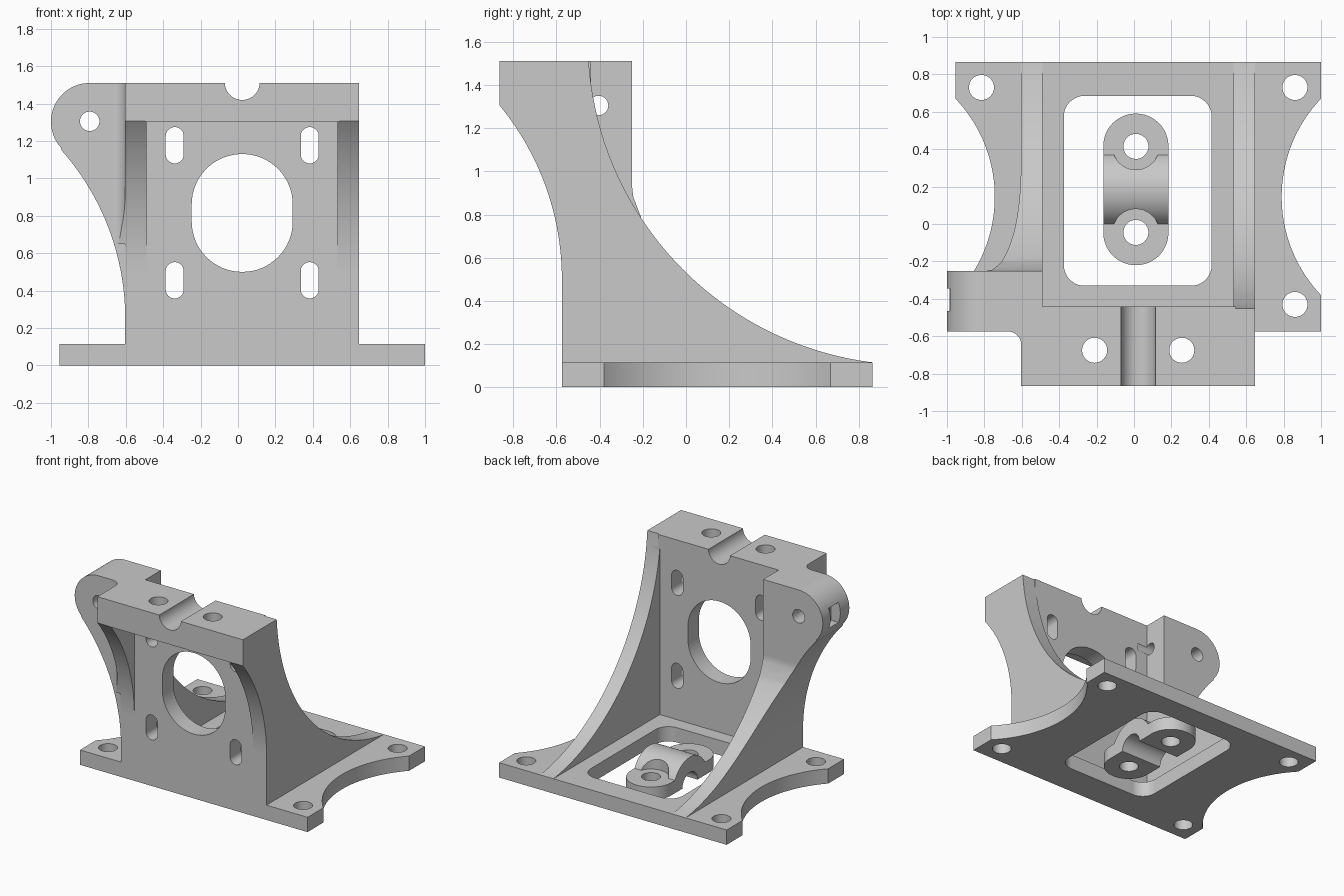
import bpy, bmesh
from math import sin, cos, radians

cube = bpy.data.objects.get("Cube")
if cube:
    bpy.data.objects.remove(cube)

grey = bpy.data.materials.new("plain_grey")
grey.use_nodes = True
grey.diffuse_color = (0.585, 0.585, 0.585, 1)
grey.node_tree.nodes["Principled BSDF"].inputs["Base Color"].default_value = grey.diffuse_color


def arc(cx, cy, r, a0, a1, n=24):
    angles = [radians(a0 + (a1 - a0) * i / n) for i in range(n + 1)]
    return [(cx + r * cos(a), cy + r * sin(a)) for a in angles]


def circle(cx, cy, r, n=40):
    return arc(cx, cy, r, 0, 360, n)[:-1]


def box(x0, x1, y0, y1):
    return [(x0, y0), (x1, y0), (x1, y1), (x0, y1)]


def rounded(x0, x1, y0, y1, r, n=10):
    return (arc(x1 - r, y1 - r, r, 0, 90, n) + arc(x0 + r, y1 - r, r, 90, 180, n)
            + arc(x0 + r, y0 + r, r, 180, 270, n) + arc(x1 - r, y0 + r, r, 270, 360, n))


def prism(name, pts, axis, lo, hi):
    """Extrude a 2D outline along an axis; the outline uses the other two axes in order."""
    place = {"x": lambda p, d: (d, p[0], p[1]),
             "y": lambda p, d: (p[0], d, p[1]),
             "z": lambda p, d: (p[0], p[1], d)}[axis]
    bm = bmesh.new()
    face = bm.faces.new([bm.verts.new(place(p, lo)) for p in pts])
    new = bmesh.ops.extrude_face_region(bm, geom=[face])["geom"]
    shift = place((0, 0), hi - lo)
    bmesh.ops.translate(bm, vec=shift, verts=[g for g in new if isinstance(g, bmesh.types.BMVert)])
    bmesh.ops.remove_doubles(bm, verts=bm.verts, dist=0.0002)
    bmesh.ops.recalc_face_normals(bm, faces=bm.faces)
    mesh = bpy.data.meshes.new(name)
    bm.to_mesh(mesh)
    bm.free()
    mesh.materials.append(grey)
    obj = bpy.data.objects.new(name, mesh)
    bpy.context.collection.objects.link(obj)
    return obj


def combine(target, operation, *others):
    """Apply a boolean with each helper and delete the helper."""
    bpy.context.view_layer.objects.active = target
    for other in others:
        mod = target.modifiers.new("bool", "BOOLEAN")
        mod.operation, mod.solver, mod.object = operation, "EXACT", other
        bpy.ops.object.modifier_apply(modifier=mod.name)
        bpy.data.objects.remove(other)
    return target


def finish(obj):
    """Merge coplanar faces and smooth only the curved surfaces."""
    bm = bmesh.new()
    bm.from_mesh(obj.data)
    bmesh.ops.remove_doubles(bm, verts=bm.verts, dist=0.0002)
    bmesh.ops.dissolve_limit(bm, angle_limit=radians(0.3), verts=bm.verts, edges=bm.edges)
    bm.to_mesh(obj.data)
    bm.free()
    bpy.ops.object.select_all(action="DESELECT")
    obj.select_set(True)
    bpy.context.view_layer.objects.active = obj
    bpy.ops.object.shade_smooth_by_angle(angle=radians(22))
    mod = obj.modifiers.new("weighted_normals", "WEIGHTED_NORMAL")
    mod.keep_sharp = True


TOP, FRONT, WALL, BACK, PLATE = 1.51, -0.865, -0.575, 0.865, 0.115
LEFT, RIGHT, IN_L, IN_R = -0.603, 0.648, -0.488, 0.533
MID = 0.0225

# Base plate with scooped sides
bracket = prism("bracket", box(-0.955, 1.0, WALL, BACK), "z", 0, PLATE)
combine(bracket, "DIFFERENCE",
        *[prism("scoop", circle(MID + x, 0.145, 0.761, 160), "z", -0.1, 0.3) for x in (-1.528, 1.528)])

# Side outline of the ribs
front_curve = arc(WALL - 1.268, 0.5, 1.268, 0, 39, 24)
back_curve = arc(1.052, 1.609, 1.506, 184.2, 262, 48)
rib = ([(WALL, 0)] + front_curve + [(FRONT, 1.307), (FRONT, TOP), (-0.451, TOP)]
       + back_curve + [(BACK, PLATE), (BACK, 0)])
right_rib = prism("right_rib", rib, "x", IN_R, RIGHT)
left_rib = prism("left_rib", rib, "x", LEFT, IN_L)

# Front wall with overhanging flange
wall_profile = [(WALL, 0), (WALL, 1.305), (FRONT, 1.305), (FRONT, TOP), (-0.44, TOP), (-0.44, 0)]
wall = prism("front_wall", wall_profile, "x", IN_L - 0.01, IN_R + 0.01)

# Ear: front outline trimmed by the side outline
ear_outline = ([(IN_L, 0), (IN_L, TOP)] + arc(-0.793, 1.303, 0.207, 90, 221.4, 30)
               + arc(LEFT - 1.36, 0.25, 1.36, 41.4, 0, 30) + [(LEFT, 0)])
ear = prism("ear", ear_outline, "y", WALL, BACK)
low_curve = [p for p in back_curve if p[0] > -0.22]
ear_side = ([(-0.7, -0.1), (-0.7, 1.6), (-0.25, 1.6), (-0.25, 0.93), (-0.244, 0.88)]
            + low_curve + [(BACK, PLATE), (BACK, -0.1)])
combine(ear, "INTERSECT", prism("ear_trim", ear_side, "x", -1.2, 0))

# Fillet between ear and front rib
fillet_outline = ([(LEFT + 0.02, WALL + 0.02), (LEFT - 0.07, WALL + 0.02)]
                  + arc(LEFT - 0.07, WALL - 0.07, 0.07, 90, 0, 10) + [(LEFT + 0.02, WALL - 0.07)])
fillet = prism("ear_fillet", fillet_outline, "z", 0.65, TOP)
combine(fillet, "INTERSECT", prism("trim", rib, "x", -1.2, 0),
        prism("trim", ear_outline, "y", -1, 0))

combine(bracket, "UNION", right_rib, left_rib, wall, ear, fillet)

# Openings in the base
cuts = [prism("cut", rounded(-0.375, 0.415, -0.33, 0.685, 0.11), "z", -0.1, 0.3)]
cuts += [prism("cut", circle(MID + x, y, 0.067), "z", -0.1, 0.2) for x in (-0.838, 0.838) for y in (-0.43, 0.73)]

# Openings in the wall: tall round bore and four slots
bore = rounded(MID - 0.27, MID + 0.27, 0.5, 1.13, 0.269, 16)
cuts.append(prism("cut", bore, "y", -0.7, -0.35))
for x in (MID - 0.361, MID + 0.361):
    for z in (0.455, 1.177):
        cuts.append(prism("cut", rounded(x - 0.048, x + 0.048, z - 0.097, z + 0.097, 0.0475), "y", -0.7, -0.35))

# Flange screw holes and shaft groove
cuts += [prism("cut", circle(MID + x, -0.675, 0.067), "z", 1.2, 1.6) for x in (-0.233, 0.233)]
cuts.append(prism("cut", circle(MID, TOP + 0.002, 0.093, 48), "y", -1, -0.3))

# Ear pivot hole, cross hole and nut pocket
cuts.append(prism("cut", circle(-0.793, 1.305, 0.052), "y", -0.7, -0.1))
cuts.append(prism("cut", circle(-0.405, 1.305, 0.045), "x", -1.1, -0.4))
cuts.append(prism("cut", box(-0.465, -0.345, 1.227, 1.383), "x", -1.1, -0.92))
combine(bracket, "DIFFERENCE", *cuts)
finish(bracket)

# Clamp cap: two round tabs joined by an arch
CX, CY, HALF = 0.01, 0.185, 0.174
cap = prism("clamp_cap", rounded(CX - HALF, CX + HALF, -0.22, 0.59, HALF - 0.001, 20), "z", 0, 0.1)
arch = prism("arch", arc(CY, 0, 0.21, 0, 180, 40), "x", CX - HALF, CX + HALF)
combine(arch, "DIFFERENCE",
        *[prism("cut", circle(CX, y, 0.125), "z", 0.1, 0.4) for y in (-0.045, 0.415)])
combine(cap, "UNION", arch)
combine(cap, "DIFFERENCE", prism("cut", circle(CY, 0, 0.093, 48), "x", -0.4, 0.4),
        *[prism("cut", circle(CX, y, 0.067), "z", -0.1, 0.3) for y in (-0.045, 0.415)])
finish(cap)
